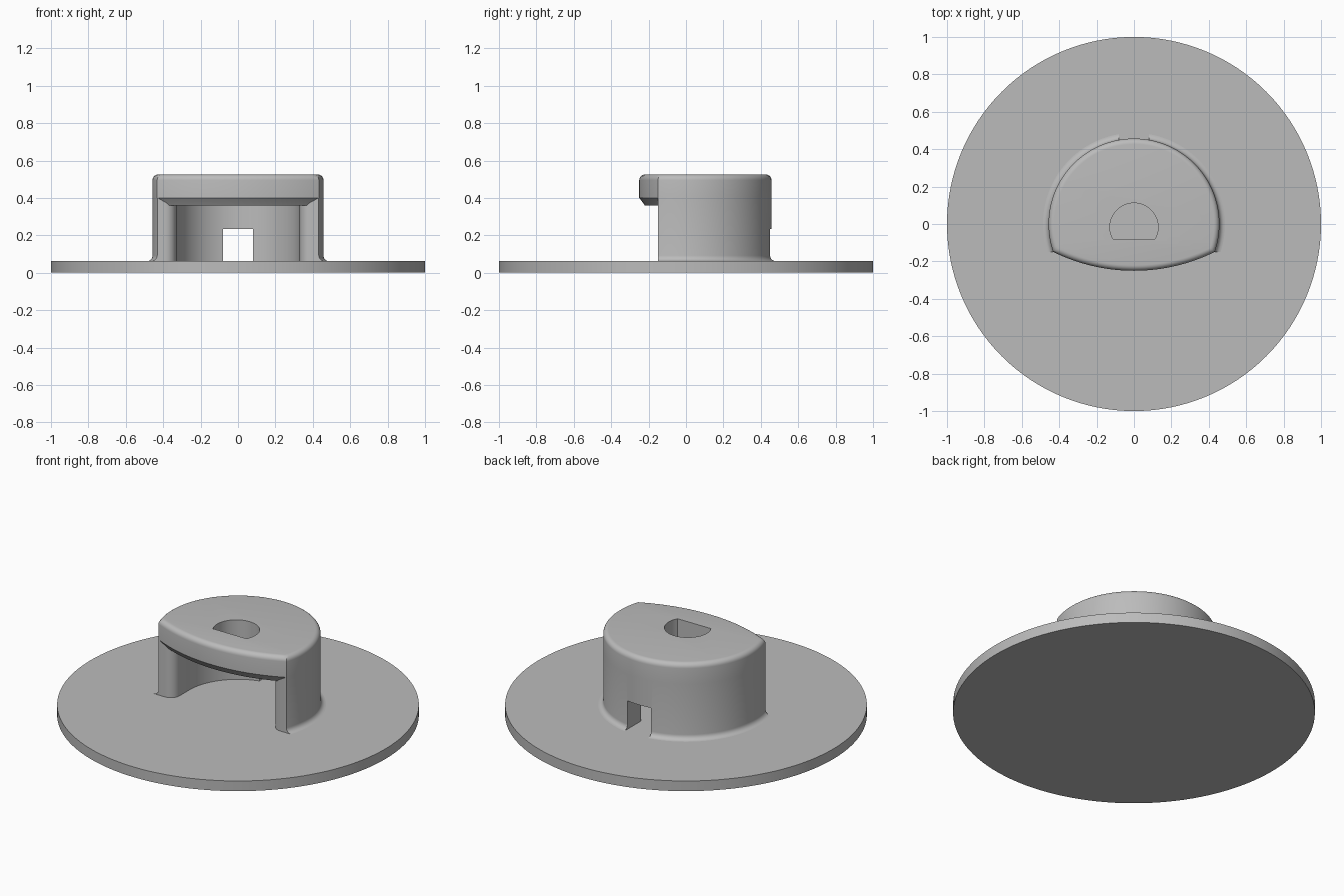
import bpy, bmesh
from math import sin, cos, pi, sqrt, atan2, radians

cube = bpy.data.objects.get("Cube")
if cube:
    bpy.data.objects.remove(cube, do_unlink=True)

gray = bpy.data.materials.new("light_gray")
gray.use_nodes = True
gray.diffuse_color = (0.5, 0.5, 0.5, 1)
gray.node_tree.nodes["Principled BSDF"].inputs["Base Color"].default_value = (0.5, 0.5, 0.5, 1)

PLATE_TOP = 0.062
BODY_R = 0.457           # outer radius of the round wall
HOOD_R, HOOD_Y = 0.975, 0.725   # large front arc of the hood
HOOD_Z, EDGE_Z, TOP_Z = 0.36, 0.40, 0.525
FRONT_Y = -0.15
ROUND = 0.03


def arc(cx, cy, r, a0, a1, n):
    return [(cx + r * cos(a0 + (a1 - a0) * i / n),
             cy + r * sin(a0 + (a1 - a0) * i / n)) for i in range(n + 1)]


def loft(name, rings):
    """Closed solid through rings of (outline, z) with equal point counts."""
    bm = bmesh.new()
    loops = [[bm.verts.new((x, y, z)) for x, y in pts] for pts, z in rings]
    n = len(loops[0])
    for low, high in zip(loops, loops[1:]):
        for i in range(n):
            j = (i + 1) % n
            bm.faces.new((low[i], low[j], high[j], high[i]))
    bm.faces.new(loops[0][::-1])
    bm.faces.new(loops[-1])
    bmesh.ops.recalc_face_normals(bm, faces=bm.faces)
    mesh = bpy.data.meshes.new(name)
    bm.to_mesh(mesh)
    bm.free()
    mesh.materials.append(gray)
    obj = bpy.data.objects.new(name, mesh)
    bpy.context.collection.objects.link(obj)
    return obj


def prism(name, pts, z0, z1):
    return loft(name, [(pts, z0), (pts, z1)])


def circle(r, n=128):
    return arc(0, 0, r, 0, 2 * pi, n)[:-1]


def select(obj):
    bpy.ops.object.select_all(action='DESELECT')
    obj.select_set(True)
    bpy.context.view_layer.objects.active = obj


def cut(obj, cutter):
    mod = obj.modifiers.new("cut", 'BOOLEAN')
    mod.operation = 'DIFFERENCE'
    mod.solver = 'EXACT'
    mod.object = cutter
    cutter.hide_render = True
    select(obj)
    bpy.ops.object.modifier_apply(modifier=mod.name)
    bpy.data.objects.remove(cutter, do_unlink=True)


def hood_outline(d_body, d_front):
    """Round back and shallow front arc, each inset, meeting at sharp corners."""
    r1, r2 = BODY_R - d_body, HOOD_R - d_front
    y = (r1 * r1 - r2 * r2 + HOOD_Y ** 2) / (2 * HOOD_Y)
    x = sqrt(r1 * r1 - y * y)
    a = atan2(y, x)
    b = atan2(y - HOOD_Y, x)
    back = arc(0, 0, r1, a, pi - a, 96)
    front = arc(0, HOOD_Y, r2, -pi - b, b, 32)
    return back + front[1:-1]


# Base plate
base = prism("base_plate", circle(1.0), 0, PLATE_TOP)

# Round wall with a fillet at its foot
rings = [(circle(BODY_R + ROUND), PLATE_TOP - 0.005)]
for i in range(7):
    t = i / 6 * pi / 2
    rings.append((circle(BODY_R + ROUND * (1 - sin(t))), PLATE_TOP + ROUND * (1 - cos(t))))
rings.append((circle(BODY_R), EDGE_Z))
wall = loft("round_wall", rings)

# Open front and U-shaped cavity with rounded mouth
IN_R, LIP = 0.33, 0.06
right_lip = arc(IN_R + LIP, FRONT_Y + LIP, LIP, 1.5 * pi, pi, 8)
left_lip = [(-x, y) for x, y in reversed(right_lip)]
cavity = ([(-0.8, -0.8), (0.8, -0.8), (0.8, FRONT_Y)] + right_lip
          + arc(0, 0, IN_R, 0, pi, 64) + left_lip + [(-0.8, FRONT_Y)])
cut(wall, prism("cavity_cutter", cavity, -0.1, 0.6))

# Small window through the back of the wall
window = [(-0.08, 0.2), (0.08, 0.2), (0.08, 0.7), (-0.08, 0.7)]
cut(wall, prism("window_cutter", window, -0.1, 0.235))

# Hood: chamfered under the front edge, rounded on top
rings = [(hood_outline(0.004, 0.03), HOOD_Z), (hood_outline(0.004, 0.001), EDGE_Z - 0.001),
         (hood_outline(0, 0), EDGE_Z)]
for i in range(7):
    t = i / 6 * pi / 2
    d = ROUND * (1 - cos(t))
    rings.append((hood_outline(d, d), TOP_Z - ROUND * (1 - sin(t))))
hood = loft("hood", rings)

# D-shaped shaft hole
flat = atan2(-0.063, 0.113)
cut(hood, prism("hole_cutter", arc(0, -0.017, 0.129, flat, pi - flat, 40), 0.2, 0.7))

for obj in (base, wall, hood):
    select(obj)
    bpy.ops.object.shade_smooth_by_angle(angle=radians(30))
